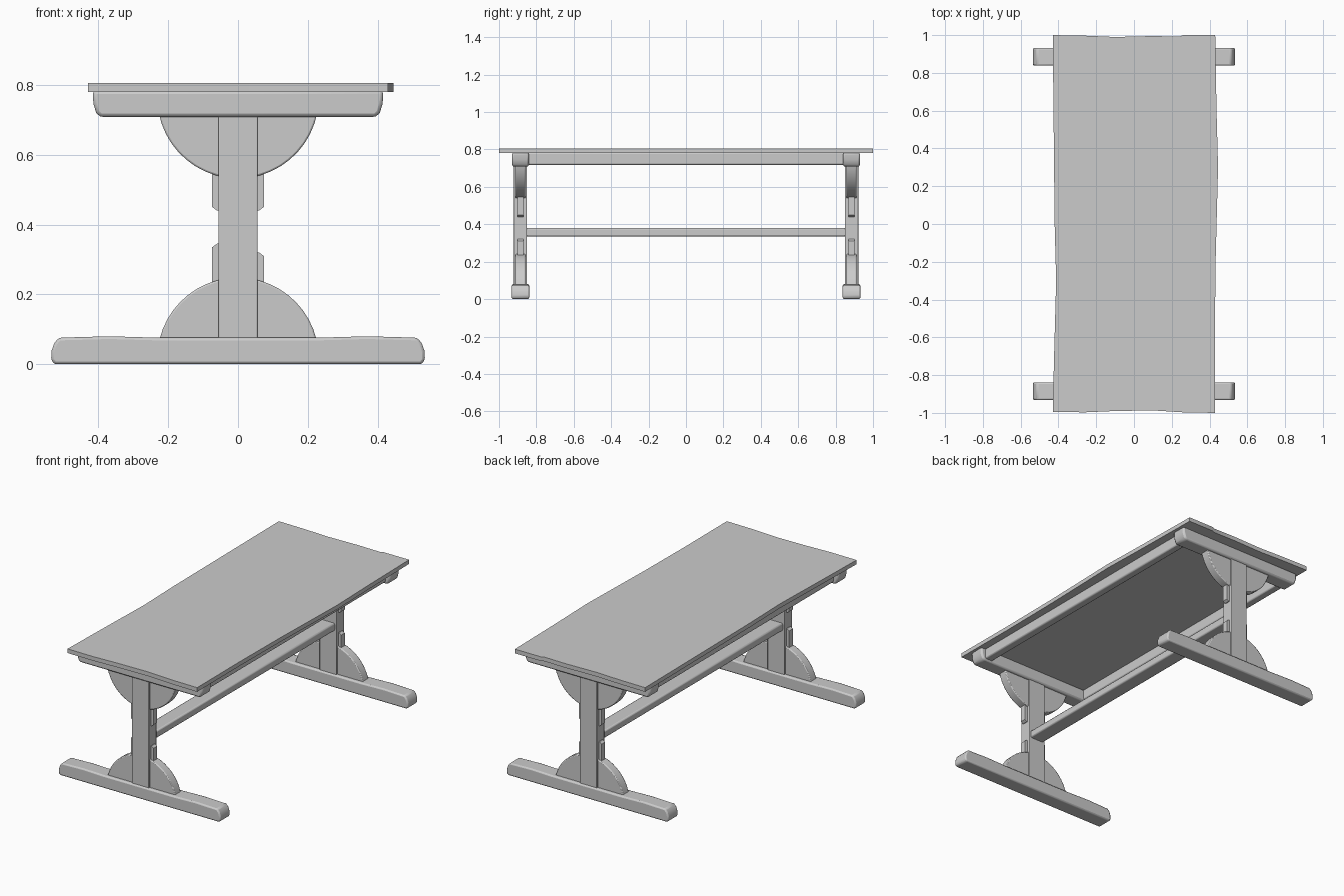
import bpy, bmesh, math

if "Cube" in bpy.data.objects:
    bpy.data.objects.remove(bpy.data.objects["Cube"])


def prism(name, pts, lo, hi, axis, bevel=0.0):
    """Extrude an outline: axis 'y' takes (x, z) points, axis 'z' takes (x, y)."""
    bm = bmesh.new()
    put = (lambda p, d: (p[0], d, p[1])) if axis == 'y' else (lambda p, d: (p[0], p[1], d))
    face = bm.faces.new([bm.verts.new(put(p, lo)) for p in pts])
    new = bmesh.ops.extrude_face_region(bm, geom=[face])['geom']
    step = (0, hi - lo, 0) if axis == 'y' else (0, 0, hi - lo)
    bmesh.ops.translate(bm, verts=[v for v in new if isinstance(v, bmesh.types.BMVert)], vec=step)
    bmesh.ops.recalc_face_normals(bm, faces=bm.faces)
    me = bpy.data.meshes.new(name)
    bm.to_mesh(me)
    bm.free()
    ob = bpy.data.objects.new(name, me)
    bpy.context.collection.objects.link(ob)
    if bevel:
        mod = ob.modifiers.new("soft_edges", 'BEVEL')
        mod.width, mod.segments, mod.limit_method = bevel, 2, 'ANGLE'
        mod.angle_limit = math.radians(40)
    bpy.ops.object.select_all(action='DESELECT')
    ob.select_set(True)
    bpy.context.view_layer.objects.active = ob
    bpy.ops.object.shade_smooth_by_angle(angle=math.radians(35))
    return ob


def box(name, x0, x1, y0, y1, z0, z1, bevel=0.0):
    return prism(name, [(x0, z0), (x1, z0), (x1, z1), (x0, z1)], y0, y1, 'y', bevel)


def mirrored(right):
    """Complete a right-hand half profile with its reflection."""
    return right + [(-x, z) for x, z in reversed(right)]


def arc(cz, r, cut, sign):
    """Circle segment from the straight edge at z = cut."""
    a = math.asin((cut - cz) * sign / r)
    n = 20
    angles = [a + (math.pi - 2 * a) * i / n for i in range(n + 1)]
    return [(r * math.cos(t), cz + sign * r * math.sin(t)) for t in angles]


# Slightly wavy tabletop
top = [(-.43, -.995), (-.26, -.997), (-.1, -.99), (.1, -.987), (.26, -.997),
       (.43, -1), (.428, -.6), (.432, -.2), (.445, .3), (.437, .6), (.43, 1),
       (.26, 1), (.24, .992), (.1, .995), (-.1, .99), (-.26, .997), (-.43, 1),
       (-.425, .5), (-.42, 0), (-.412, -.3), (-.423, -.7)]
prism("tabletop", top, .78, .805, 'z')

# Rails under the long edges and the central stretcher
for s, side in ((-1, "left"), (1, "right")):
    x = s * .36
    box(side + "_rail", x - .025, x + .025, -.86, .86, .718, .785, .008)
box("stretcher", -.045, .045, -.86, .86, .335, .38, .008)

# Trestle at each end
foot = mirrored([(.525, .003), (.535, .012), (.534, .038), (.526, .06), (.513, .076),
                 (.37, .08), (.23, .076)])
bolster = mirrored([(.395, .708), (.406, .72), (.414, .745), (.416, .783)])
for y, end in ((-.885, "front"), (.885, "back")):
    f = foot[:]
    f[0], f[-1] = (.525, 0), (-.525, 0)
    prism(end + "_foot", f, y - .047, y + .047, 'y', .01)
    prism(end + "_bolster", bolster, y - .045, y + .045, 'y', .01)
    box(end + "_post", -.056, .056, y - .036, y + .036, .07, .72, .003)
    prism(end + "_upper_brace", arc(.763, .231, .72, -1), y - .027, y + .027, 'y', .005)
    prism(end + "_lower_brace", arc(.017, .231, .07, 1), y - .027, y + .027, 'y', .005)
    # Wedge keys on both sides of the post
    for s, side in ((-1, "left"), (1, "right")):
        tip = .345 if s < 0 else .32
        for part, z0, z1 in (("upper", .56, .44), ("lower", .22, tip)):
            d = .01 if z1 > z0 else -.01
            key = [(s * .045, z0), (s * .074, z0), (s * .074, z1 - d), (s * .06, z1), (s * .045, z1)]
            prism(f"{end}_{side}_{part}_key", key, y - .017, y + .017, 'y')
